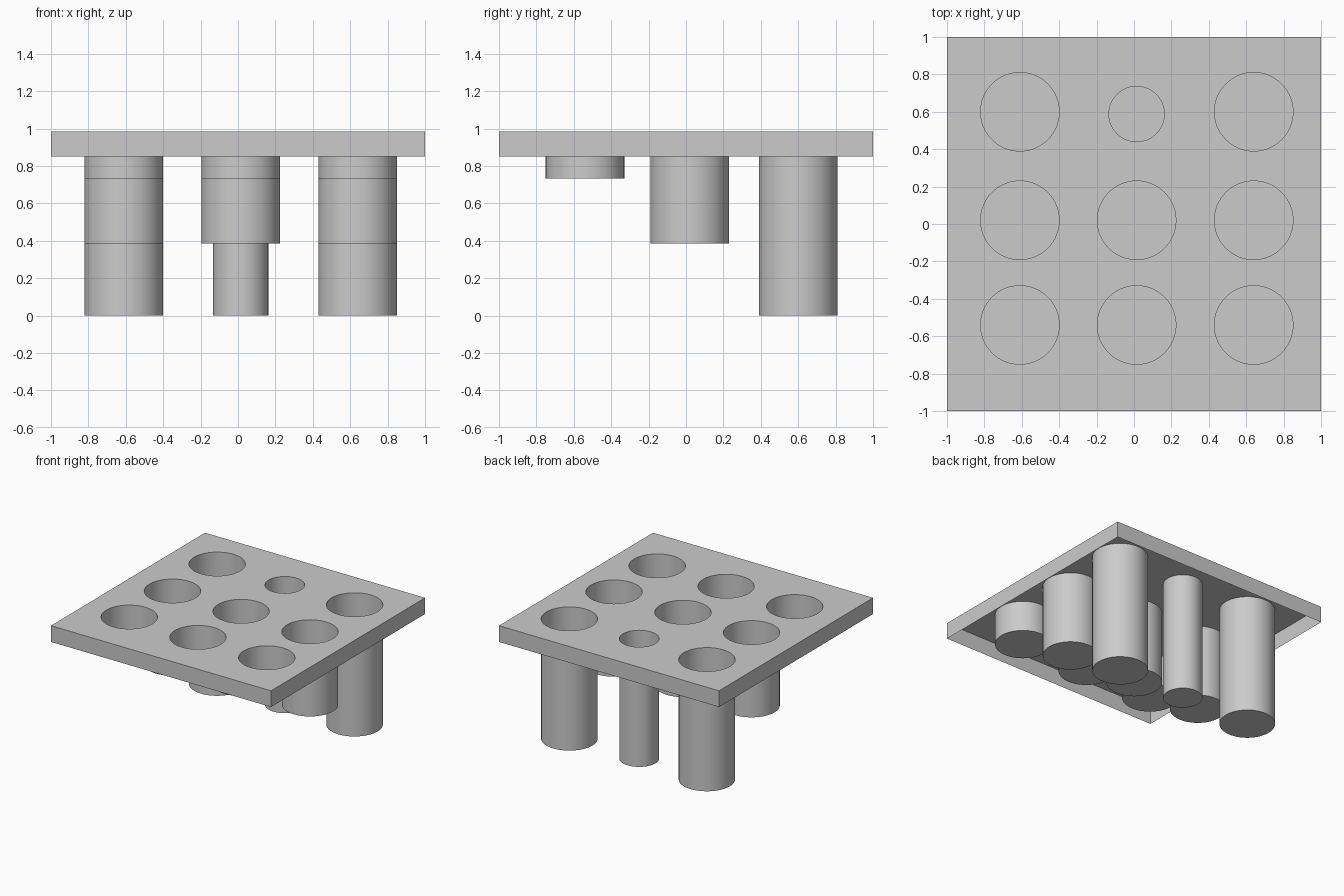
import bpy
import bmesh
import math

cube = bpy.data.objects.get("Cube")
if cube:
    bpy.data.objects.remove(cube, do_unlink=True)

TOP, RIM = 0.985, 0.852
SEGMENTS = 64

grey = bpy.data.materials.new("plain grey")
grey.use_nodes = True
grey.diffuse_color = (0.6, 0.6, 0.6, 1)
grey.node_tree.nodes["Principled BSDF"].inputs["Base Color"].default_value = (0.6, 0.6, 0.6, 1)

# Each cup: name, x, y, radius, floor height
cups = []
for row, y, floor in (("front", -0.54, 0.732), ("middle", 0.02, 0.386), ("back", 0.60, 0.0)):
    for side, x in (("right", -0.61), ("centre", 0.014), ("left", 0.64)):
        small = row == "back" and side == "centre"
        cups.append((f"{row}_{side}_cup", x, 0.588 if small else y,
                     0.148 if small else 0.21, floor))


def ring(bm, x, y, z, radius):
    return [bm.verts.new((x + radius * math.cos(a), y + radius * math.sin(a), z))
            for a in (i * math.tau / SEGMENTS for i in range(SEGMENTS))]


def loop_edges(bm, verts):
    return [bm.edges.new((a, b)) for a, b in zip(verts, verts[1:] + verts[:1])]


def walls(bm, upper, lower, inward=False):
    n = len(upper)
    for i in range(n):
        j = (i + 1) % n
        quad = [lower[i], lower[j], upper[j], upper[i]]
        bm.faces.new(quad[::-1] if inward else quad)


def finish(bm, name):
    mesh = bpy.data.meshes.new(name)
    bm.to_mesh(mesh)
    bm.free()
    mesh.materials.append(grey)
    obj = bpy.data.objects.new(name, mesh)
    bpy.context.collection.objects.link(obj)
    return obj


# Tray top: a thin sheet with round holes and a folded rim, open underneath
bm = bmesh.new()
corners = ((-1, -1), (1, -1), (1, 1), (-1, 1))
upper = [bm.verts.new((x, y, TOP)) for x, y in corners]
edges = loop_edges(bm, upper)
for _, x, y, radius, _ in cups:
    edges += loop_edges(bm, ring(bm, x, y, TOP, radius))
bmesh.ops.triangle_fill(bm, use_beauty=True, use_dissolve=False,
                        edges=edges, normal=(0, 0, 1))
for face in bm.faces:
    face.normal_update()
    if face.normal.z < 0:
        face.normal_flip()
walls(bm, upper, [bm.verts.new((x, y, RIM)) for x, y in corners])
finish(bm, "tray_top")

# Cups: thin tubes hanging from the holes, closed at the floor
for name, x, y, radius, floor in cups:
    bm = bmesh.new()
    lip = ring(bm, x, y, TOP, radius)
    base = ring(bm, x, y, floor, radius)
    walls(bm, lip, base, inward=True)
    bm.faces.new(base)
    cup = finish(bm, name)
    bpy.ops.object.select_all(action="DESELECT")
    cup.select_set(True)
    bpy.context.view_layer.objects.active = cup
    bpy.ops.object.shade_smooth_by_angle(angle=math.radians(30))
